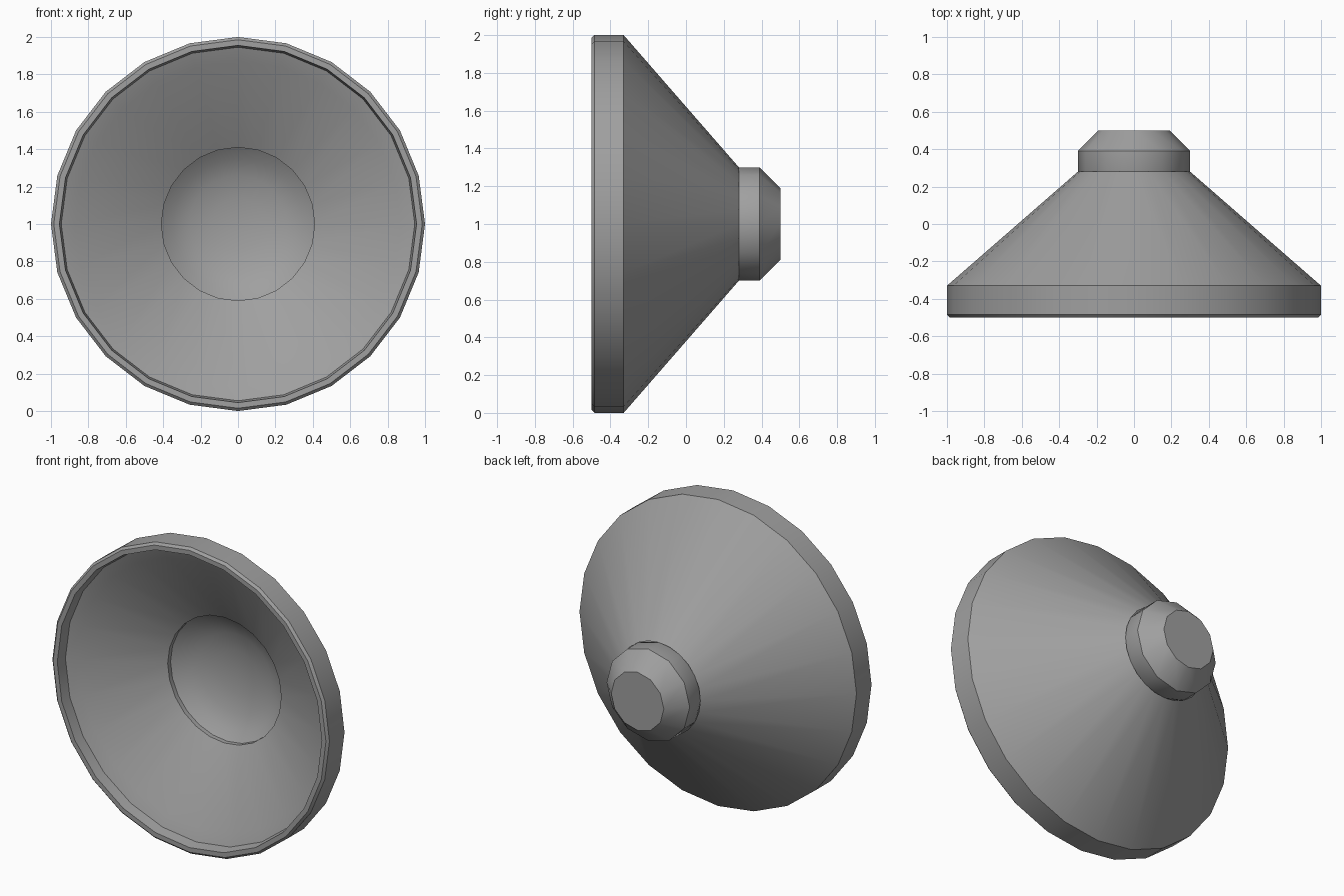
import bpy
import bmesh
import math

cube = bpy.data.objects.get("Cube")
if cube:
    bpy.data.objects.remove(cube, do_unlink=True)

grey = bpy.data.materials.new("mid grey")
grey.use_nodes = True
grey.diffuse_color = (0.35, 0.35, 0.35, 1)
grey.node_tree.nodes["Principled BSDF"].inputs["Base Color"].default_value = (0.35, 0.35, 0.35, 1)


def lathe(name, profile, sides):
    """Turn a (radius, y) profile around the front-to-back axis at z = 1."""
    bm = bmesh.new()
    rings = []
    for r, y in profile:
        if r == 0:
            rings.append([bm.verts.new((0, y, 1))] * sides)
            continue
        turns = [math.tau * i / sides for i in range(sides)]
        rings.append([bm.verts.new((r * math.sin(a), y, 1 + r * math.cos(a))) for a in turns])
    for a, b in zip(rings, rings[1:]):
        for i in range(sides):
            j = (i + 1) % sides
            corners = list(dict.fromkeys((a[i], a[j], b[j], b[i])))
            bm.faces.new(corners)
    mesh = bpy.data.meshes.new(name)
    bm.to_mesh(mesh)
    bm.free()
    mesh.materials.append(grey)
    obj = bpy.data.objects.new(name, mesh)
    bpy.context.collection.objects.link(obj)
    bpy.ops.object.select_all(action="DESELECT")
    obj.select_set(True)
    bpy.context.view_layer.objects.active = obj
    bpy.ops.object.shade_smooth_by_angle(angle=math.radians(34))
    return obj


# Basket: outer cone and rim with a small bevel
lathe("basket", [(0.3, 0.28), (1, -0.33), (1, -0.485), (0.985, -0.5), (0.955, -0.5)], 24)

# Diaphragm: inner lip wall, surround ring, cone and the step around the cap
lathe("diaphragm", [(0.955, -0.5), (0.945, -0.43), (0.87, -0.4), (0.41, -0.14), (0.41, -0.11)], 24)

# Dust cap: shallow hollow dish
lathe("dust_cap", [(0.41, -0.11), (0.35, -0.065), (0.26, -0.025), (0.14, 0), (0, 0.01)], 24)

# Magnet: faceted hub with a tapered back
lathe("magnet", [(0, 0.5), (0.19, 0.5), (0.3, 0.39), (0.3, 0.28), (0.29, 0.25)], 12)
